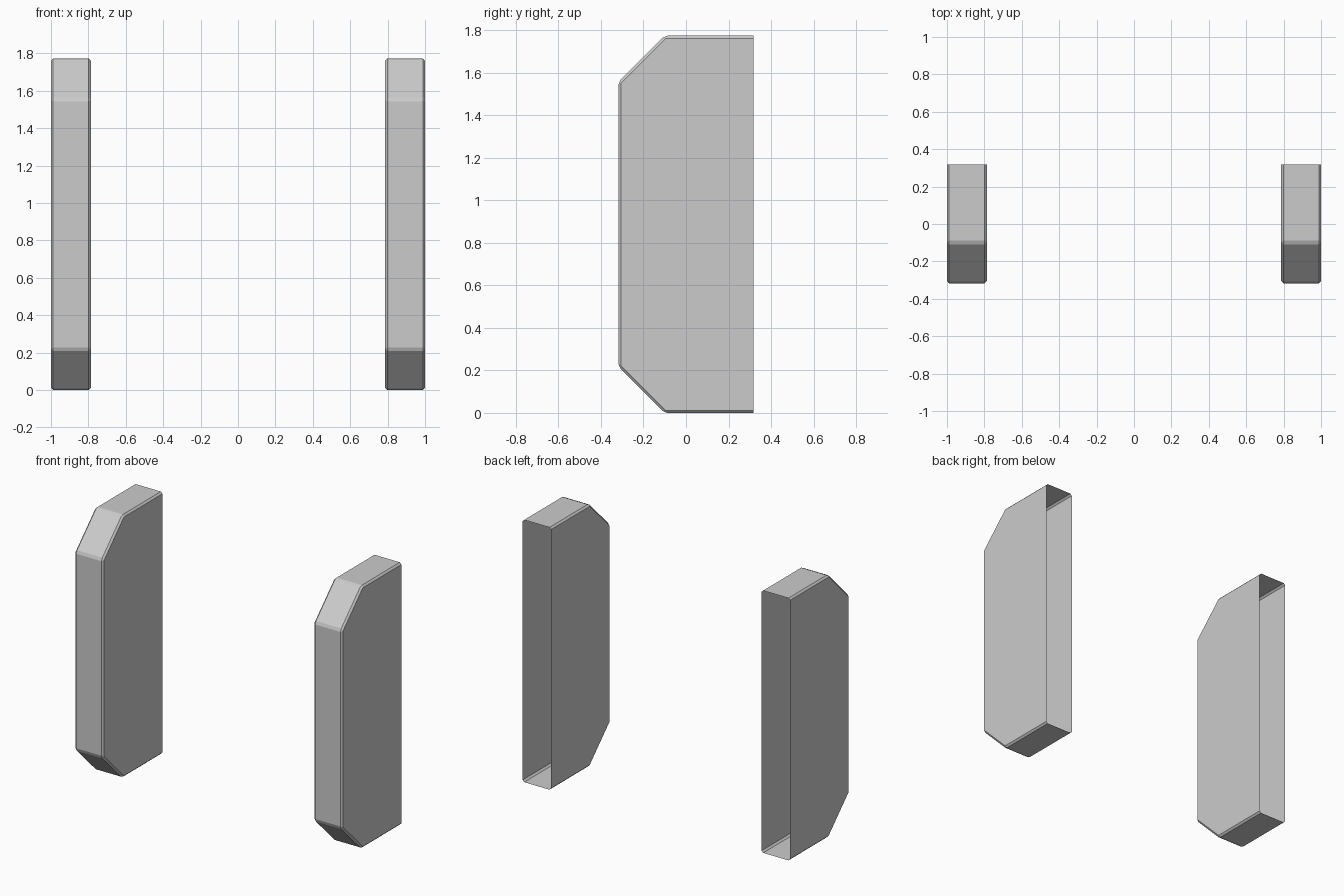
import bpy, bmesh

if "Cube" in bpy.data.objects:
    bpy.data.objects.remove(bpy.data.objects["Cube"])

HALF_DEPTH, HEIGHT = 0.317, 1.773
INNER_X, OUTER_X = 0.787, 1.0
CUT, BEVEL = 0.217, 0.012

# Side profile (y, z), running from the lower back to the upper back
PROFILE = [
    (HALF_DEPTH, 0), (-HALF_DEPTH + CUT, 0), (-HALF_DEPTH, CUT),
    (-HALF_DEPTH, HEIGHT - CUT), (-HALF_DEPTH + CUT, HEIGHT), (HALF_DEPTH, HEIGHT),
]


def shell(name, x0, x1):
    """Thin chamfered shell, open at the back."""
    bm = bmesh.new()
    a = [bm.verts.new((x0, y, z)) for y, z in PROFILE]
    b = [bm.verts.new((x1, y, z)) for y, z in PROFILE]
    bm.faces.new(a)
    bm.faces.new(b[::-1])
    for i in range(len(PROFILE) - 1):
        bm.faces.new((a[i + 1], a[i], b[i], b[i + 1]))
    bm.normal_update()
    # Faces must point outwards: the first side faces -x
    if bm.faces[:][0].normal.x > 0:
        bmesh.ops.reverse_faces(bm, faces=bm.faces[:])
    # Narrow bevel on every edge except the open back rim
    edges = [e for e in bm.edges if not e.is_boundary]
    bmesh.ops.bevel(bm, geom=edges, offset=BEVEL, offset_type='OFFSET',
                    segments=1, profile=0.5, affect='EDGES')
    mesh = bpy.data.meshes.new(name)
    bm.to_mesh(mesh)
    bm.free()
    obj = bpy.data.objects.new(name, mesh)
    bpy.context.collection.objects.link(obj)
    return obj


# Left and right upright panels
shell("left_side_panel", -OUTER_X, -INNER_X)
shell("right_side_panel", INNER_X, OUTER_X)
